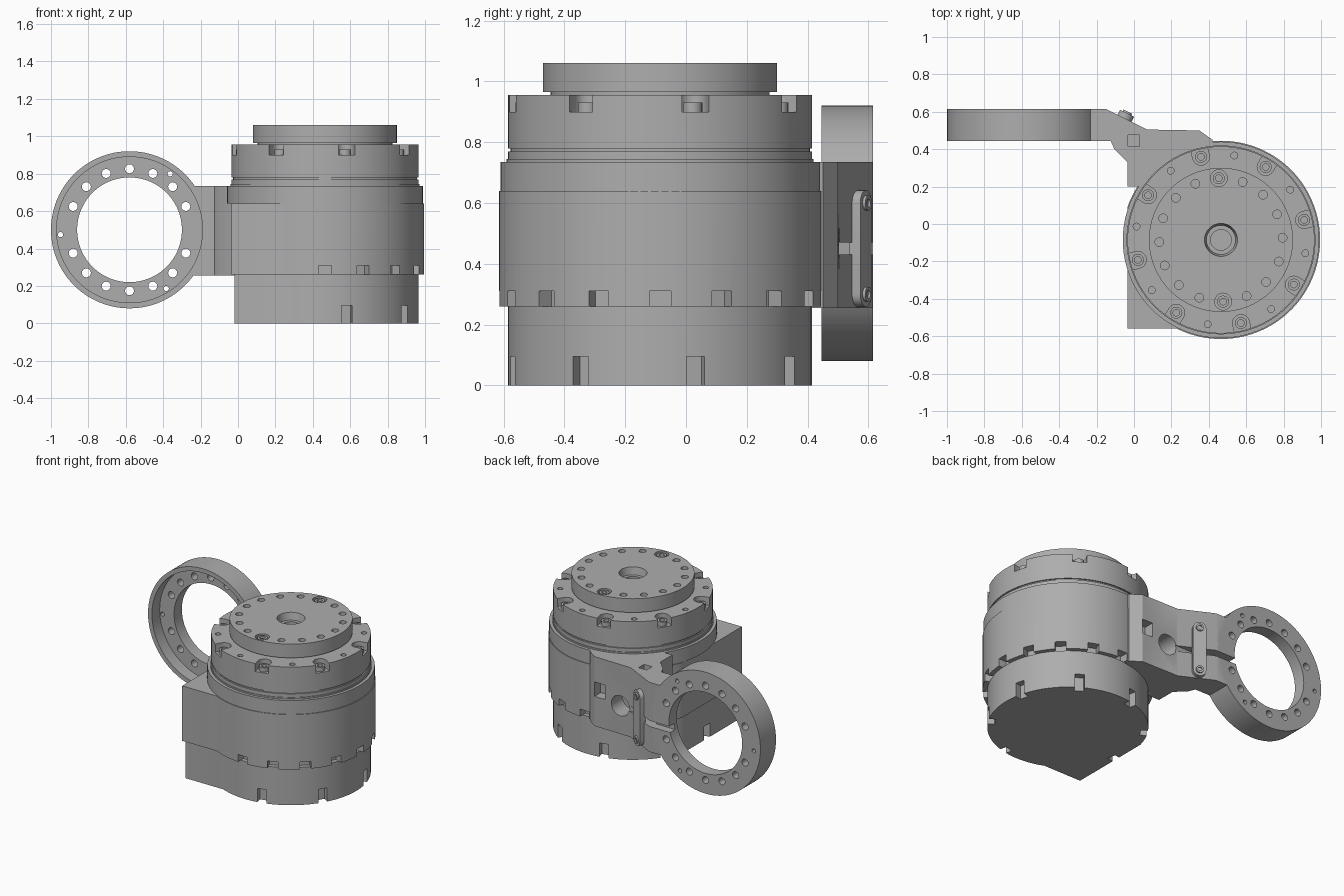
import bpy, bmesh, math
from mathutils import Matrix, Vector

cube = bpy.data.objects.get("Cube")
if cube:
    bpy.data.objects.remove(cube, do_unlink=True)

grey = bpy.data.materials.new("machined grey")
grey.use_nodes = True
grey.diffuse_color = (0.42, 0.42, 0.42, 1)
grey.node_tree.nodes["Principled BSDF"].inputs["Base Color"].default_value = grey.diffuse_color

AXIS = Vector((0.465, -0.085, 0))          # axis of the drum
RING = (-0.58, 0.5)                        # ring centre in x and z
TO_DRUM = Matrix.Translation(AXIS)
FACE_Y = Matrix(((1, 0, 0, 0), (0, 0, 1, 0), (0, 1, 0, 0), (0, 0, 0, 1)))  # extrude along y


def around(deg):
    return TO_DRUM @ Matrix.Rotation(math.radians(deg), 4, 'Z')


def finish(bm, name, mat):
    bmesh.ops.transform(bm, matrix=mat, verts=bm.verts)
    bmesh.ops.recalc_face_normals(bm, faces=bm.faces)
    mesh = bpy.data.meshes.new(name)
    bm.to_mesh(mesh)
    bm.free()
    mesh.materials.append(grey)
    obj = bpy.data.objects.new(name, mesh)
    bpy.context.collection.objects.link(obj)
    return obj


def prism(name, outline, lo, hi, mat=Matrix()):
    bm = bmesh.new()
    face = bm.faces.new([bm.verts.new((u, v, lo)) for u, v in outline])
    top = bmesh.ops.extrude_face_region(bm, geom=[face])["geom"]
    moved = [v for v in top if isinstance(v, bmesh.types.BMVert)]
    bmesh.ops.translate(bm, verts=moved, vec=(0, 0, hi - lo))
    return finish(bm, name, mat)


def lathe(name, profile, mat=TO_DRUM, closed=False, steps=96):
    bm = bmesh.new()
    vs = [bm.verts.new((r, 0, z)) for r, z in profile]
    es = [bm.edges.new(pair) for pair in zip(vs, vs[1:])]
    if closed:
        es.append(bm.edges.new((vs[-1], vs[0])))
    bmesh.ops.spin(bm, geom=vs + es, cent=(0, 0, 0), axis=(0, 0, 1),
                   angle=math.tau, steps=steps)
    bmesh.ops.remove_doubles(bm, verts=bm.verts, dist=0.0001)
    return finish(bm, name, mat)


def arc(r, a0, a1, n, cx=0, cy=0):
    return [(cx + r * math.cos(math.radians(a0 + (a1 - a0) * i / n)),
             cy + r * math.sin(math.radians(a0 + (a1 - a0) * i / n))) for i in range(n + 1)]


def circle(r, cx=0, cy=0, n=24):
    return arc(r, 0, 360, n, cx, cy)[:-1]


def rect(x0, x1, y0, y1):
    return [(x0, y0), (x1, y0), (x1, y1), (x0, y1)]


def cut(obj, cutters):
    bm = bmesh.new()
    for c in cutters:
        bm.from_mesh(c.data)
        bpy.data.objects.remove(c, do_unlink=True)
    tool = finish(bm, "cutter", Matrix())
    tool.hide_render = True
    mod = obj.modifiers.new("cut", 'BOOLEAN')
    mod.operation, mod.solver, mod.object = 'DIFFERENCE', 'EXACT', tool
    bpy.context.view_layer.objects.active = obj
    bpy.ops.object.modifier_apply(modifier=mod.name)
    bpy.data.objects.remove(tool, do_unlink=True)


def cornered(r, cx, cy):
    """Round outline with one square corner."""
    start = math.degrees(math.asin(cy / r))
    end = 180 - math.degrees(math.acos(min(1, -cx / r)))
    return arc(r, -180 - start, end, 80) + [(cx, cy)]


def socket_bolt(name, mat, r=0.032, h=0.03):
    lathe(name, [(0, 0), (r, 0), (r, h), (r * .55, h), (r * .55, h * .3), (0, h * .3)],
          mat, steps=18)


BOLT_ANGLES = [13.5 + 45 * k for k in range(8)]

# Lower housing with its square corner and bolt notches
base = prism("base_housing", cornered(0.5, -0.485, -0.46), 0, 0.26, TO_DRUM)
cut(base, [prism("notch", rect(0.455, 0.6, -0.03, 0.03), -0.1, 0.095, around(a))
           for a in BOLT_ANGLES if a != 238.5 - 0 or a < 0])

# Main drum, with a row of clearance notches round the lower edge
drum = prism("main_housing", cornered(0.53, -0.5, -0.475), 0.26, 0.64, TO_DRUM)
cut(drum, [prism("notch", rect(0.47, 0.6, -0.035, 0.035), 0.2, 0.31, around(22.5 * k))
           for k in range(-4, 6)])

# Upper housing: collar, seam groove and flange
upper = lathe("upper_housing", [
    (0, 0.64), (0.525, 0.64), (0.525, 0.735), (0.505, 0.735), (0.505, 0.745), (0.5, 0.745),
    (0.5, 0.77), (0.492, 0.77), (0.492, 0.78), (0.5, 0.78), (0.5, 0.955), (0, 0.955)])
slot = arc(0.045, 90, 270, 12, 0.457) + [(0.6, -0.045), (0.6, 0.045)]
cut(upper, [prism("slot", slot, 0.9, 1.1, around(a)) for a in BOLT_ANGLES] +
    [prism("hole", circle(0.018, 0.457), 0.9, 1.1, around(a + 22.5)) for a in BOLT_ANGLES])
for a in BOLT_ANGLES:
    socket_bolt("flange_bolt", around(a) @ Matrix.Translation((0.457, 0, 0.9)))

# Output disc with a stepped centre bore
disc = lathe("output_disc", [
    (0, 0.94), (0.36, 0.94), (0.36, 0.965), (0.385, 0.965), (0.385, 1.06), (0.088, 1.06),
    (0.078, 1.01), (0.055, 1.01), (0.055, 0.955), (0, 0.955)])
cutters = []
for k in range(16):
    bolted = k in (4, 12)
    place = around(2 + 22.5 * k)
    r, depth = (0.045, 0.035) if bolted else (0.023, 0.06)
    cutters.append(prism("hole", circle(r, 0.33), 1.06 - depth, 1.2, place))
    if bolted:
        socket_bolt("disc_bolt", place @ Matrix.Translation((0.33, 0, 1.025)))
cut(disc, cutters)

# Side bracket that carries the ring
bracket = prism("side_bracket", [
    (-0.28, 0.615), (-0.15, 0.615), (0.07, 0.505), (0.35, 0.5), (0.42, 0.45), (0.465, 0.2),
    (-0.035, 0.2), (-0.035, 0.33), (-0.105, 0.4), (-0.125, 0.445), (-0.28, 0.445)], 0.255, 0.735)
cut(bracket, [prism("ring_space", circle(0.4, *RING, n=96), 0.3, 0.8, FACE_Y)])
cut(bracket, [
    prism("bore", circle(0.07, 0.15, 0.45), 0.38, 0.8, FACE_Y),
    prism("window", rect(0.27, 0.35, 0.46, 0.56), 0.43, 0.8, FACE_Y),
    prism("top_pocket", rect(-0.032, 0.03, 0.415, 0.475), 0.66, 0.8)])
SLIT = rect(-0.32, 0.12, 0.43, 0.47)
cut(bracket, [prism("slit", SLIT, 0.5, 0.8, FACE_Y)])

# Ring with a front rim, recessed plate and bolt circle
ring = lathe("ring", [(0.28, 0.615), (0.42, 0.615), (0.42, 0.445), (0.39, 0.445),
                      (0.39, 0.53), (0.28, 0.53)],
             Matrix.Translation((RING[0], 0, RING[1])) @ FACE_Y, closed=True)
holes = [(0.326, 22.5 * k, 0.024) for k in range(16) if k % 8]
holes += [(0.37, a, 0.014) for a in (184, 54, -58)]
cutters = []
for r, a, size in holes:
    t = math.radians(a)
    spot = (RING[0] + r * math.cos(t), RING[1] + r * math.sin(t))
    cutters.append(prism("hole", circle(size, *spot, n=16), 0.4, 0.8, FACE_Y))
cut(ring, cutters)
cut(ring, [prism("slit", SLIT, 0.56, 0.8, FACE_Y)])

# Clamp bar across the slit, on the sloping face
slope = Vector((0.22, -0.11, 0)).normalized()
out = Vector((-slope.y, slope.x, 0))
side = out.cross(slope)
clamp = Matrix((slope, side, out)).transposed().to_4x4()
clamp.translation = (-0.05, 0.565, 0.45)
prism("clamp_bar", arc(0.042, 0, 180, 12, 0, 0.15) + arc(0.042, 180, 360, 12, 0, -0.15),
      -0.01, 0.03, clamp)
for v in (-0.15, 0.15):
    socket_bolt("clamp_bolt", clamp @ Matrix.Translation((0, v, 0.028)), r=0.025, h=0.012)

# Smooth the round walls and keep the machined edges crisp
bpy.ops.object.select_all(action='DESELECT')
for obj in bpy.context.collection.objects:
    if obj.type == 'MESH' and grey.name in obj.data.materials:
        obj.select_set(True)
        bpy.context.view_layer.objects.active = obj
bpy.ops.object.shade_smooth_by_angle(angle=math.radians(30))
